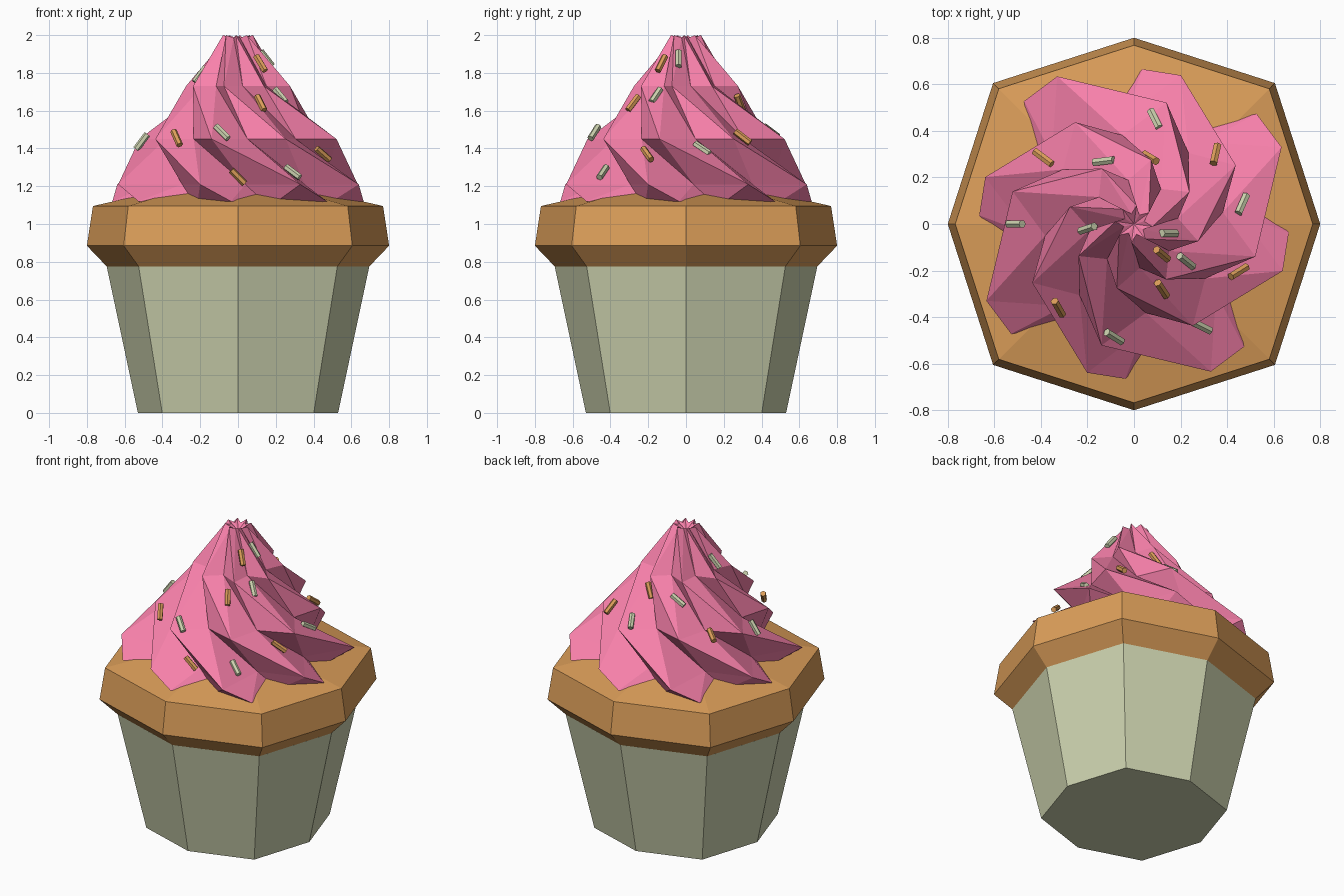
import bpy, bmesh, math
from mathutils import Vector

if "Cube" in bpy.data.objects:
    bpy.data.objects.remove(bpy.data.objects["Cube"])


def material(name, rgb):
    m = bpy.data.materials.new(name)
    m.diffuse_color = (*rgb, 1)
    m.use_nodes = True
    m.node_tree.nodes["Principled BSDF"].inputs["Base Color"].default_value = m.diffuse_color
    return m


CREAM = material("cream", (0.61, 0.65, 0.43))
GOLD = material("gold", (0.71, 0.34, 0.10))
PINK = material("pink", (0.95, 0.22, 0.41))


def finish(bm, name, mat):
    bmesh.ops.recalc_face_normals(bm, faces=bm.faces)
    me = bpy.data.meshes.new(name)
    bm.to_mesh(me)
    bm.free()
    me.materials.append(mat)
    ob = bpy.data.objects.new(name, me)
    bpy.context.collection.objects.link(ob)
    return ob


def polar(r, deg, z):
    a = math.radians(deg)
    return (r * math.cos(a), r * math.sin(a), z)


def fan(bm, ring, z):
    c = bm.verts.new((0, 0, z))
    for i in range(len(ring)):
        bm.faces.new((ring[i], ring[(i + 1) % len(ring)], c))


def octagon_lathe(name, profile, mat, top_z):
    # slightly squared octagon: diagonal corners sit a little further out
    bm = bmesh.new()
    rings = [[bm.verts.new(polar(r * (1.07 if i % 2 else 1), 45 * i, z)) for i in range(8)]
             for r, z in profile]
    for a, b in zip(rings, rings[1:]):
        for i in range(8):
            j = (i + 1) % 8
            bm.faces.new((a[i], a[j], b[j], b[i]))
    bm.faces.new(rings[0])
    fan(bm, rings[-1], top_z)
    return finish(bm, name, mat)


# Paper wrapper and cake
octagon_lathe("wrapper", [(0.53, 0), (0.695, 0.775)], CREAM, 0.775)
octagon_lathe("cake", [(0.69, 0.77), (0.80, 0.885), (0.768, 1.095)], GOLD, 1.27)

# Frosting: twisted eight-ridged star, rings from top to bottom
# (z, ridge angle, ridge radius even, ridge radius odd, valley z, valley radius)
RINGS = [
    (2.00, -8, 0.08, 0.08, 1.985, 0.045),
    (1.73, 30, 0.275, 0.285, 1.73, 0.19),
    (1.45, 75, 0.54, 0.505, 1.45, 0.385),
    (1.21, 117.5, 0.715, 0.67, 1.21, 0.46),
    (1.12, 131.8, 0.708, 0.666, 1.09, 0.50),
]
bm = bmesh.new()
rings = []
for z, ang, r0, r1, vz, vr in RINGS:
    ring = []
    for k in range(8):
        ring.append(bm.verts.new(polar(r1 if k % 2 else r0, ang + 45 * k, z)))
        ring.append(bm.verts.new(polar(vr, ang + 45 * k + 22.5, vz)))
    rings.append(ring)
for a, b in zip(rings, rings[1:]):
    for k in range(0, 16, 2):
        r, v, u = k, k + 1, k - 1
        # upper side of the ridge
        bm.faces.new((a[r], b[r], a[v]))
        bm.faces.new((a[v], b[r], b[v]))
        # undercut side of the ridge
        bm.faces.new((a[r], b[u], b[r]))
        bm.faces.new((a[r], a[u], b[u]))
fan(bm, rings[0], 1.95)
fan(bm, rings[-1], 1.08)
finish(bm, "frosting", PINK)

# Sprinkles: (position, direction)
GOLD_SPRINKLES = [
    ((0.12, -0.13, 1.85), (6, -5, -10)), ((0.12, -0.28, 1.64), (4, -6, -8)),
    ((-0.325, -0.36, 1.455), (4, -7, -9)), ((0.45, -0.205, 1.37), (8, 5, -7)),
    ((0.0, -0.50, 1.25), (6, 1, -6)), ((0.35, 0.30, 1.46), (2, 9, -7)),
    ((-0.39, 0.285, 1.46), (-8, 6, -4)), ((0.07, 0.285, 1.64), (-5, 3, -8)),
]
CREAM_SPRINKLES = [
    ((0.15, -0.04, 1.875), (7, 0, -9)), ((0.225, -0.16, 1.68), (5, -4, -6)),
    ((-0.085, -0.485, 1.485), (8, -5, -8)), ((0.29, -0.44, 1.275), (8, -4, -6)),
    ((-0.51, 0.0, 1.435), (6, 0, 8)), ((0.465, 0.085, 1.40), (4, 9, -6)),
    ((0.09, 0.45, 1.49), (-4, 8, -6)), ((-0.13, 0.27, 1.62), (-8, -1, -5)),
    ((-0.2, -0.02, 1.79), (-6, -2, -8)),
]


def sprinkles(name, items, mat):
    bm = bmesh.new()
    for pos, d in items:
        rot = Vector(d).to_track_quat('Z', 'Y').to_matrix().to_4x4()
        rot.translation = pos
        bmesh.ops.create_cone(bm, cap_ends=True, segments=6, radius1=0.018,
                              radius2=0.018, depth=0.10, matrix=rot)
    return finish(bm, name, mat)


sprinkles("gold_sprinkles", GOLD_SPRINKLES, GOLD)
sprinkles("cream_sprinkles", CREAM_SPRINKLES, CREAM)
